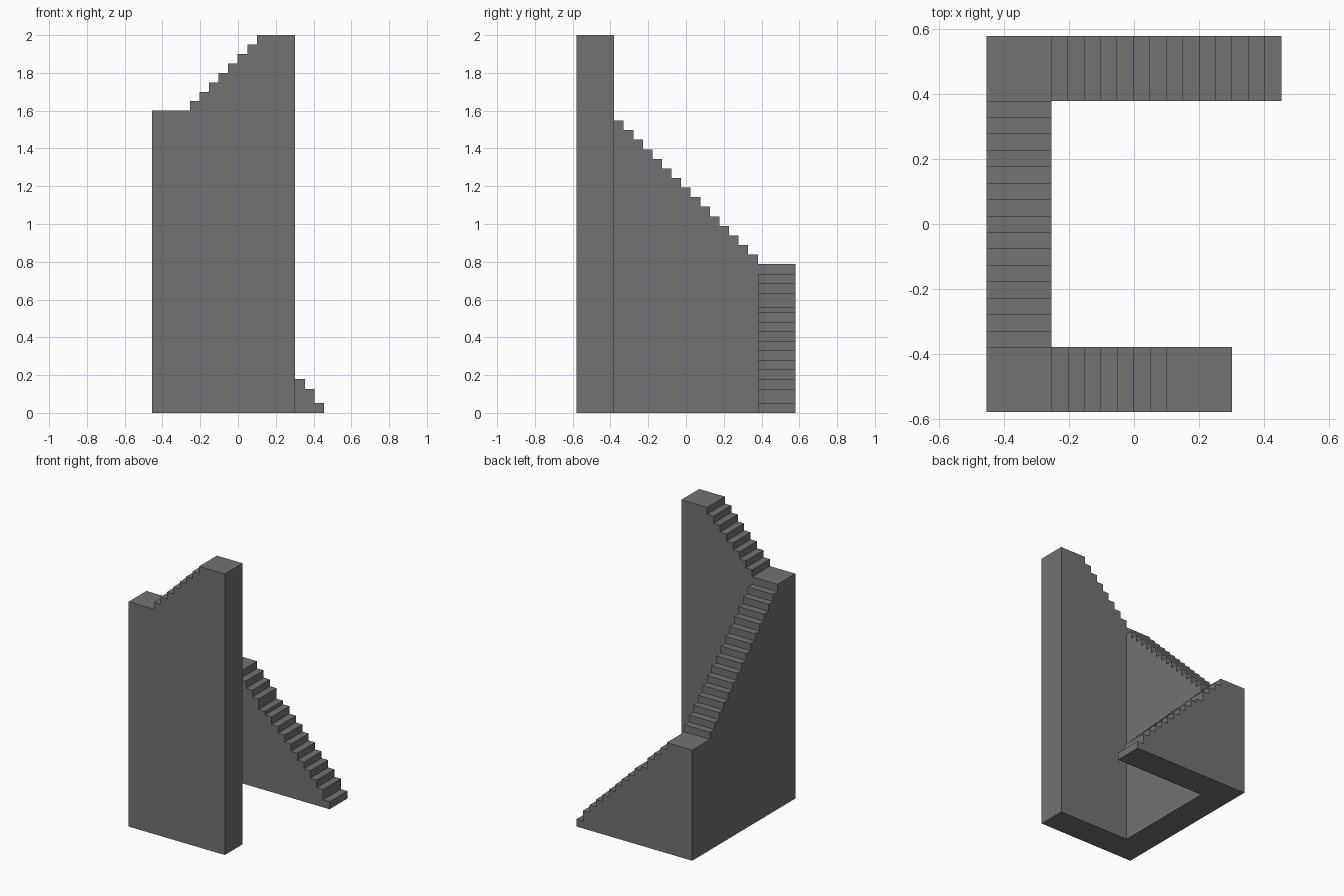
import bpy
import bmesh
from mathutils import Vector

if "Cube" in bpy.data.objects:
    bpy.data.objects.remove(bpy.data.objects["Cube"], do_unlink=True)

# One grey stone colour
GREY = (0.17, 0.17, 0.17, 1.0)
stone = bpy.data.materials.new("dark grey stone")
stone.use_nodes = True
stone.diffuse_color = GREY
bsdf = next(n for n in stone.node_tree.nodes if n.type == 'BSDF_PRINCIPLED')
bsdf.inputs["Base Color"].default_value = GREY

W = 0.20        # width of every flight and landing
X0, Y0 = -0.455, 0.58
RISE = 0.0507   # regular step height
RUN = 0.0507    # regular step depth


def flight(name, origin, along, across, start, heights, end=None):
    """Solid stepped wall: steps of the given heights begin at 'start' along
    the run; 'end' stretches the last one into a landing."""
    edges = [start + RUN * i for i in range(len(heights) + 1)]
    if end is not None:
        edges[-1] = end
    profile = [(edges[0], 0.0)]
    for a, b, h in zip(edges, edges[1:], heights):
        profile += [(a, h), (b, h)]
    profile.append((edges[-1], 0.0))

    bm = bmesh.new()
    origin, along, across = Vector(origin), Vector(along), Vector(across)
    verts = [bm.verts.new(origin + along * d + Vector((0, 0, h))) for d, h in profile]
    face = bm.faces.new(verts)
    out = bmesh.ops.extrude_face_region(bm, geom=[face])
    moved = [v for v in out["geom"] if isinstance(v, bmesh.types.BMVert)]
    bmesh.ops.translate(bm, verts=moved, vec=across * W)
    bmesh.ops.recalc_face_normals(bm, faces=bm.faces[:])
    mesh = bpy.data.meshes.new(name)
    bm.to_mesh(mesh)
    bm.free()
    mesh.materials.append(stone)
    obj = bpy.data.objects.new(name, mesh)
    bpy.context.collection.objects.link(obj)
    return obj


# Lower flight climbs towards -x along the back, ending in the first landing
lower = [0.053, 0.127, 0.18, 0.233, 0.281, 0.331, 0.381, 0.432,
         0.481, 0.535, 0.561, 0.636, 0.684, 0.736, 0.787]
flight("lower_flight", (-X0, Y0, 0), (-1, 0, 0), (0, -1, 0), 0.0, lower, end=0.91)

# Middle flight climbs towards the front between the two landings
middle = [0.838 + RISE * i for i in range(15)]
flight("middle_flight", (X0, Y0, 0), (0, -1, 0), (1, 0, 0), W, middle, end=0.96)

# Upper flight: second landing, seven steps, then the top platform
flight("second_landing", (X0, -Y0, 0), (1, 0, 0), (0, 1, 0), 0.0, [1.60], end=W)
upper = [1.60 + 0.05 * (i + 1) for i in range(8)]
flight("upper_flight", (X0, -Y0, 0), (1, 0, 0), (0, 1, 0), W, upper, end=0.757)
